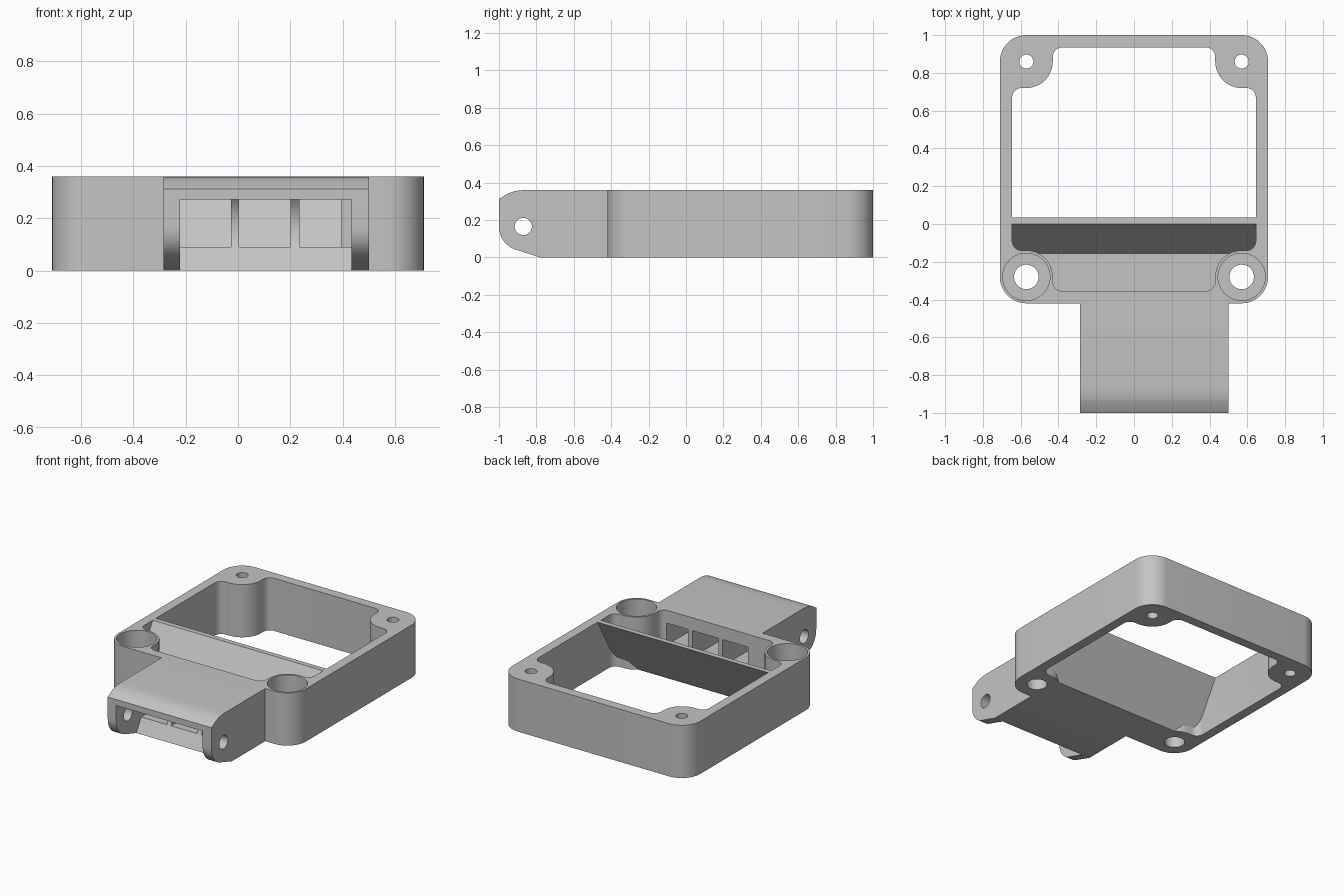
import bpy, bmesh
from math import sin, cos, radians, tan

if "Cube" in bpy.data.objects:
    bpy.data.objects.remove(bpy.data.objects["Cube"])

TOP = 0.36        # overall height
FLOOR = 0.09      # floor of the front pocket
MID = 0.29        # y centre of the square frame
BOLT = 0.57       # bolt offset from the frame centre
INNER = 0.645     # half width of the opening
HINGE = (-0.87, 0.165)
SLOPE = tan(radians(60))

grey = bpy.data.materials.new("plain grey")
grey.use_nodes = True
grey.diffuse_color = (0.55, 0.55, 0.55, 1)
grey.node_tree.nodes["Principled BSDF"].inputs["Base Color"].default_value = grey.diffuse_color


def arc(cx, cy, r, a0, a1, n=12):
    angles = [radians(a0 + (a1 - a0) * i / n) for i in range(n + 1)]
    return [(cx + r * cos(a), cy + r * sin(a)) for a in angles]


def prism(name, pts, lo, hi, axis="z"):
    """Extrude a closed outline along z (x, y points) or along x (y, z points)."""
    bm = bmesh.new()
    place = (lambda p: (p[0], p[1], lo)) if axis == "z" else (lambda p: (lo, p[0], p[1]))
    face = bm.faces.new([bm.verts.new(place(p)) for p in pts])
    new = bmesh.ops.extrude_face_region(bm, geom=[face])["geom"]
    shift = (0, 0, hi - lo) if axis == "z" else (hi - lo, 0, 0)
    bmesh.ops.translate(bm, vec=shift, verts=[v for v in new if isinstance(v, bmesh.types.BMVert)])
    bmesh.ops.recalc_face_normals(bm, faces=bm.faces[:])
    mesh = bpy.data.meshes.new(name)
    bm.to_mesh(mesh)
    bm.free()
    mesh.materials.append(grey)
    ob = bpy.data.objects.new(name, mesh)
    bpy.context.collection.objects.link(ob)
    return ob


def combine(target, tool, operation="DIFFERENCE"):
    """Apply a boolean and discard the tool."""
    mod = target.modifiers.new("cut", "BOOLEAN")
    mod.operation, mod.solver, mod.object = operation, "EXACT", tool
    graph = bpy.context.evaluated_depsgraph_get()
    graph.update()
    mesh = bpy.data.meshes.new_from_object(target.evaluated_get(graph))
    target.modifiers.clear()
    target.data = mesh
    bpy.data.objects.remove(tool)


def drill(x, y, r, lo, hi=0.5):
    combine(body, prism("drill", arc(x, y, r, 0, 352.5, 47), lo, hi))


def four_way(quarter):
    """Mirror one corner outline into all four quadrants around the frame centre."""
    back = quarter[::-1]
    pts = quarter + [(-x, y) for x, y in back]
    pts += [(-x, -y) for x, y in quarter] + [(x, -y) for x, y in back]
    return [(x, y + MID) for x, y in pts]


# Square frame with rounded corners
body = prism("hinged_frame", four_way(arc(BOLT, BOLT, 0.14, 0, 90)), 0, TOP)

# Hinge housing with a rounded nose
nose = [(-0.4, TOP), (-0.86, TOP), (-0.89, 0.358), (-0.92, 0.353), (-0.95, 0.343), (-1, 0.313)]
nose += arc(*HINGE, 0.13, 180, 248) + [(-0.78, 0), (-0.4, 0)]
combine(body, prism("housing", nose, -0.285, 0.5, "x"), "UNION")

# Opening with corner bosses, leaving a pocket floor and a sloped partition
corner = arc(0.595, 0.38, 0.05, 0, 90, 8) + arc(BOLT, BOLT, 0.14, 270, 180)
corner += arc(0.38, 0.595, 0.05, 0, 90, 8)
opening = prism("opening", four_way(corner), -0.1, 0.5)
partition = [(0.035, TOP), (0, TOP), (-(TOP - FLOOR) / SLOPE, FLOOR), (-0.6, FLOOR),
             (-0.6, -0.2), (0.035 - (TOP + 0.2) / SLOPE, -0.2)]
combine(opening, prism("partition", partition, -1, 1, "x"))
combine(body, opening)

# Bolt holes, counterbored at the front
for side in (-1, 1):
    drill(side * BOLT, MID + BOLT, 0.037, -0.1)
    drill(side * BOLT, MID - BOLT, 0.125, FLOOR)
    drill(side * BOLT, MID - BOLT, 0.065, -0.1)

# Gap between the hinge ears, with a ramp and a concave back
ramp_top = -0.728
gap = [(-1.1, -0.1), (ramp_top - (FLOOR + 0.1) / SLOPE, -0.1)]
gap += arc(*HINGE, 0.16, -28, 42) + [(-1.1, 0.272)]
combine(body, prism("gap", gap, -0.222, 0.433, "x"))

# Three cable windows from the gap into the pocket
for left, right in ((-0.222, -0.027), (0.004, 0.2), (0.234, 0.433)):
    window = [(-0.9, FLOOR), (-0.353, FLOOR), (-0.353, 0.272), (-0.9, 0.272)]
    combine(body, prism("window", window, left, right, "x"))

# Hinge pin holes through both ears
combine(body, prism("pin_hole", arc(*HINGE, 0.046, 0, 352.5, 47), -0.4, 0.6, "x"))

# Smooth the rounded parts, keep the edges sharp
bpy.ops.object.select_all(action="DESELECT")
body.select_set(True)
bpy.context.view_layer.objects.active = body
bpy.ops.object.shade_smooth_by_angle(angle=radians(25))
